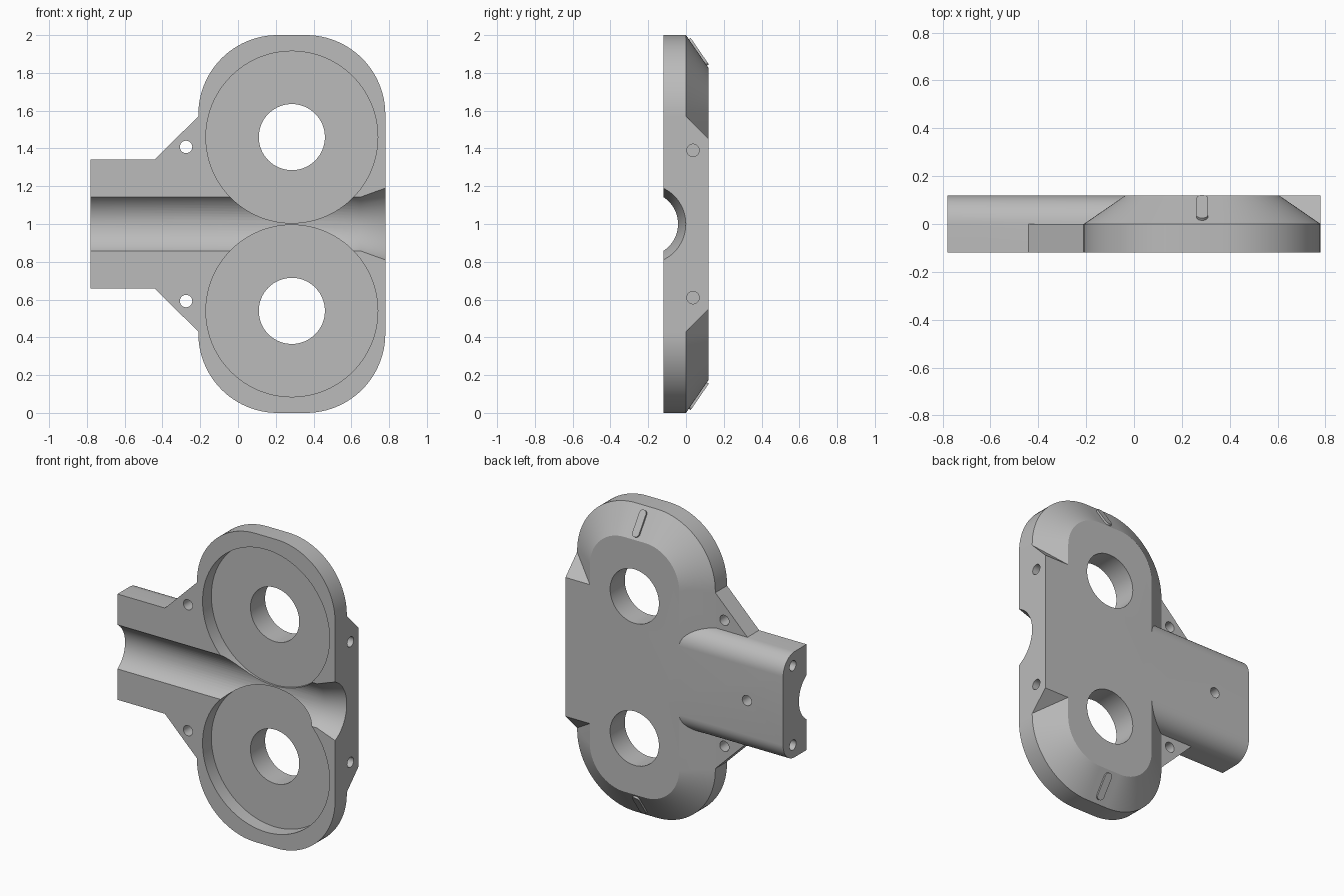
import bpy, bmesh, math
from mathutils import Vector, Matrix

if "Cube" in bpy.data.objects:
    bpy.data.objects.remove(bpy.data.objects["Cube"])

FRONT, BACK = -0.12, 0.12
CX = 0.285          # centre line of the two rings

grey = bpy.data.materials.new("plain grey")
grey.use_nodes = True
grey.diffuse_color = (0.5, 0.5, 0.5, 1)
grey.node_tree.nodes["Principled BSDF"].inputs["Base Color"].default_value = (0.5, 0.5, 0.5, 1)


def loft(name, rings):
    """Solid through matching closed rings of points."""
    bm = bmesh.new()
    loops = [[bm.verts.new(p) for p in ring] for ring in rings]
    n = len(loops[0])
    for a, b in zip(loops, loops[1:]):
        for i in range(n):
            j = (i + 1) % n
            bm.faces.new((a[i], a[j], b[j], b[i]))
    bm.faces.new(loops[0])
    bm.faces.new(loops[-1])
    bmesh.ops.recalc_face_normals(bm, faces=bm.faces)
    mesh = bpy.data.meshes.new(name)
    bm.to_mesh(mesh)
    bm.free()
    mesh.materials.append(grey)
    ob = bpy.data.objects.new(name, mesh)
    bpy.context.collection.objects.link(ob)
    return ob


def along_y(points, y):
    return [(x, y, z) for x, z in points]


def along_x(points, x):
    return [(x, y, z) for y, z in points]


def circle(a, b, r, n=64):
    return [(a + r * math.cos(math.tau * i / n), b + r * math.sin(math.tau * i / n)) for i in range(n)]


def rounded(cx, cz, hw, hh, r, steps=24):
    """Rounded rectangle with half sizes hw, hh and corner radius r."""
    pts = []
    for q, (sx, sz) in enumerate(((1, 1), (-1, 1), (-1, -1), (1, -1))):
        for i in range(steps + 1):
            t = (q + i / steps) * math.pi / 2
            pts.append((cx + sx * (hw - r) + r * math.cos(t), cz + sz * (hh - r) + r * math.sin(t)))
    return pts


def combine(target, tool, operation):
    mod = target.modifiers.new(operation, 'BOOLEAN')
    mod.operation, mod.solver, mod.object = operation, 'EXACT', tool
    bpy.context.view_layer.objects.active = target
    bpy.ops.object.modifier_apply(modifier=mod.name)
    bpy.data.objects.remove(tool)


# Main plate, bevelled toward the back
outer = rounded(CX, 1, 0.495, 1.0, 0.42)
inner = rounded(CX, 1, 0.32, 0.825, 0.245)
body = loft("roller_plate", [along_y(outer, FRONT), along_y(outer, 0), along_y(inner, BACK)])

# Square mounting block on the left edge
block = [(FRONT, 0.43), (0, 0.43), (BACK, 0.55), (BACK, 1.45), (0, 1.57), (FRONT, 1.57)]
combine(body, loft("mounting_block", [along_x(block, CX), along_x(block, 0.78)]), 'UNION')

# Arm with rounded back edges
half = [(0.12 * math.sin(t), 0.2225 + 0.12 * math.cos(t)) for t in
        [math.pi / 2 * i / 12 for i in range(13)]]
arm = [(FRONT, 1.3425)] + [(y, 1 + h) for y, h in half]
arm += [(y, 1 - h) for y, h in reversed(half)] + [(FRONT, 0.6575)]
combine(body, loft("arm", [along_x(arm, -0.78), along_x(arm, CX)]), 'UNION')

# Gussets between arm and plate
for s in (1, -1):
    tri = [(x, 1 + s * h) for x, h in ((-0.44, 0.3425), (-0.205, 0.575), (0, 0.575), (0, 0.2), (-0.44, 0.2))]
    combine(body, loft("gusset", [along_y(tri, FRONT), along_y(tri, 0)]), 'UNION')

# Raised index marks on the bevel
for s in (1, -1):
    along = Vector((0, 0.12, -0.175 * s)).normalized()
    out = Vector((0, 0.175, 0.12 * s)).normalized()
    mid = Vector((CX, 0.063, 1 + s * 0.908))
    shape = rounded(0, 0, 0.024, 0.085, 0.0235, 8)
    rings = [[mid + Vector((u, 0, 0)) + along * v + out * d for u, v in shape] for d in (-0.03, 0.012)]
    combine(body, loft("index_mark", rings), 'UNION')

# Centre channel with a flared mouth
channel = [(x, r) for x, r in ((-0.9, 0.17), (0.65, 0.17), (0.78, 0.211), (0.9, 0.249))]
combine(body, loft("channel_cutter", [along_x(circle(-0.212, 1, r), x) for x, r in channel]), 'DIFFERENCE')

# Roller pockets, bores and screw holes
for s in (1, -1):
    z = 1 + s * 0.46
    for r, y0, y1, n in ((0.455, -0.3, -0.03, 96), (0.175, -0.3, 0.3, 64)):
        ring = circle(CX, z, r, n)
        combine(body, loft("bore_cutter", [along_y(ring, y0), along_y(ring, y1)]), 'DIFFERENCE')
    ring = circle(-0.275, 1 + s * 0.408, 0.033, 24)
    combine(body, loft("gusset_hole_cutter", [along_y(ring, -0.3), along_y(ring, 0.3)]), 'DIFFERENCE')
    for y, h, x0, x1 in ((0.037, 0.39, 0.6, 0.9), (0.02, 0.257, -0.9, -0.6)):
        ring = circle(y, 1 + s * h, 0.033, 24)
        combine(body, loft("end_hole_cutter", [along_x(ring, x0), along_x(ring, x1)]), 'DIFFERENCE')

ring = circle(-0.52, 1, 0.033, 24)
combine(body, loft("back_hole_cutter", [along_y(ring, 0), along_y(ring, 0.3)]), 'DIFFERENCE')

# Smooth curved walls, keep edges crisp
bpy.ops.object.select_all(action='DESELECT')
body.select_set(True)
bpy.context.view_layer.objects.active = body
bpy.ops.object.shade_smooth_by_angle(angle=math.radians(25))
